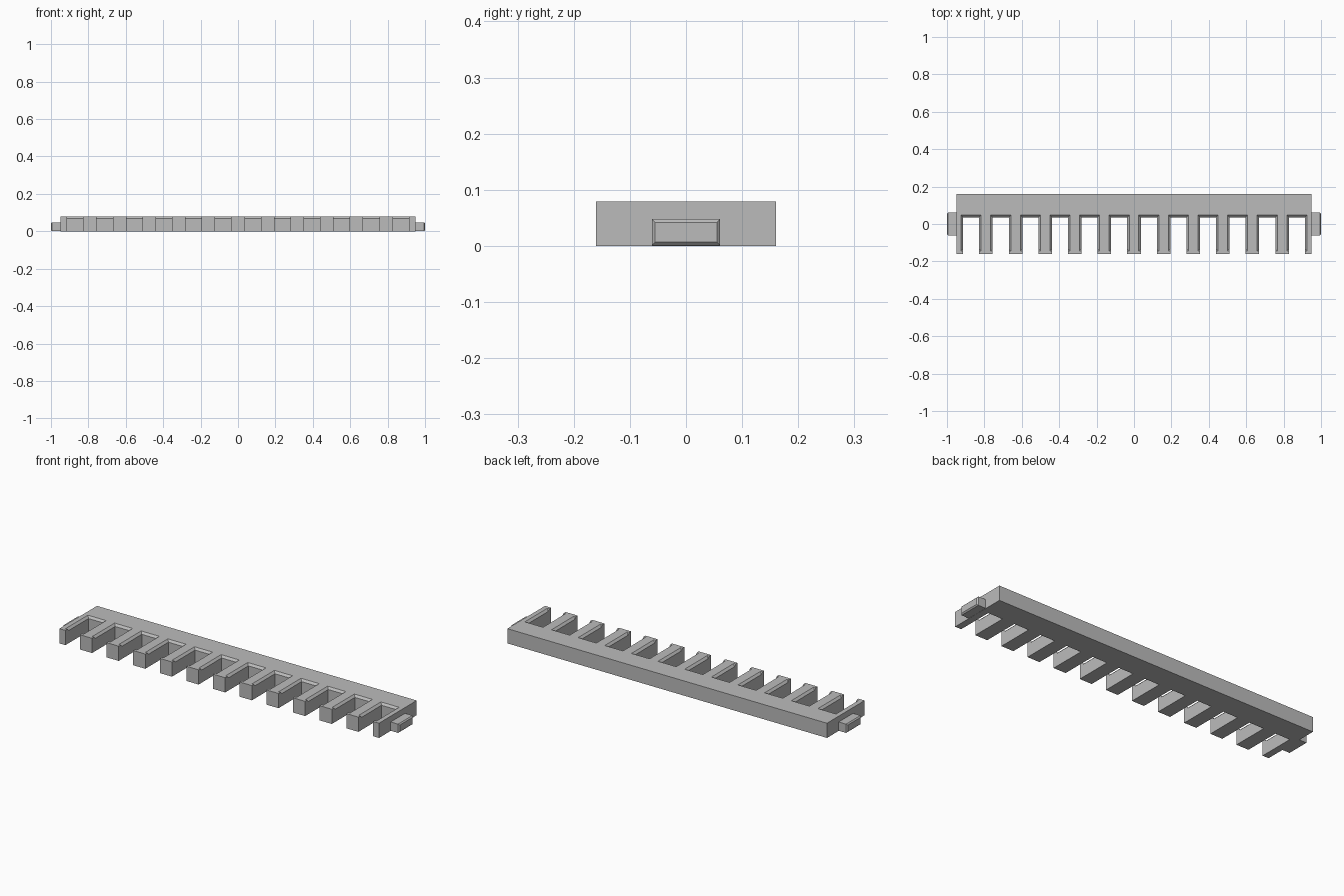
import bpy
import bmesh

cube = bpy.data.objects.get("Cube")
if cube:
    bpy.data.objects.remove(cube, do_unlink=True)

SLOTS = 12
HALF_LENGTH, HALF_DEPTH, HEIGHT = 0.95, 0.16, 0.079
PITCH = 2 * HALF_LENGTH / SLOTS
SLOT_HALF, SLOT_BACK = 0.043, 0.036
LIP = 0.011

grey = bpy.data.materials.new("plain grey")
grey.use_nodes = True
colour = (0.5, 0.5, 0.5, 1)
grey.diffuse_color = colour
grey.node_tree.nodes["Principled BSDF"].inputs["Base Color"].default_value = colour


def add_frustum(bm, low, high):
    """Join a lower and an upper rectangle, each (x0, x1, y0, y1, z)."""
    rings = []
    for x0, x1, y0, y1, z in (low, high):
        corners = ((x0, y0), (x1, y0), (x1, y1), (x0, y1))
        rings.append([bm.verts.new((x, y, z)) for x, y in corners])
    a, b = rings
    bm.faces.new(a[::-1])
    bm.faces.new(b)
    for i in range(4):
        j = (i + 1) % 4
        bm.faces.new((a[i], a[j], b[j], b[i]))


def make_object(name, bm):
    mesh = bpy.data.meshes.new(name)
    bm.to_mesh(mesh)
    bm.free()
    mesh.materials.append(grey)
    obj = bpy.data.objects.new(name, mesh)
    bpy.context.collection.objects.link(obj)
    return obj


def cut(target, cutter):
    mod = target.modifiers.new("cut", 'BOOLEAN')
    mod.operation = 'DIFFERENCE'
    mod.solver = 'EXACT'
    mod.object = cutter
    bpy.context.view_layer.objects.active = target
    bpy.ops.object.modifier_apply(modifier=mod.name)
    bpy.data.objects.remove(cutter, do_unlink=True)


# Long bar that becomes the comb
bm = bmesh.new()
outline = (-HALF_LENGTH, HALF_LENGTH, -HALF_DEPTH, HALF_DEPTH)
add_frustum(bm, (*outline, 0), (*outline, HEIGHT))
comb = make_object("comb_bar", bm)

# Straight slots open to the front, and the sloped lips around their tops
slots, lips = bmesh.new(), bmesh.new()
for i in range(SLOTS):
    x = (i - (SLOTS - 1) / 2) * PITCH
    rect = (x - SLOT_HALF, x + SLOT_HALF, -0.3, SLOT_BACK)
    add_frustum(slots, (*rect, -0.1), (*rect, 0.2))
    ends = []
    for rise in (-LIP, 2 * LIP):
        w = SLOT_HALF + rise
        ends.append((x - w, x + w, -0.133 - rise, SLOT_BACK + rise,
                     HEIGHT - LIP + rise))
    add_frustum(lips, *ends)
cut(comb, make_object("slot_cutter", slots))
cut(comb, make_object("lip_cutter", lips))

# Connecting tab at each end, with a chamfered outer face
for side, name in ((1, "left_tab"), (-1, "right_tab")):
    bm = bmesh.new()
    rect = (0.94 * side, 1.0 * side, -0.061, 0.061)
    add_frustum(bm, (*rect, 0.001), (*rect, 0.048))
    bmesh.ops.recalc_face_normals(bm, faces=bm.faces)
    rim = [e for e in bm.edges if all(abs(v.co.x) > 0.99 for v in e.verts)]
    bmesh.ops.bevel(bm, geom=rim, offset=0.006, segments=1, affect='EDGES')
    make_object(name, bm)
